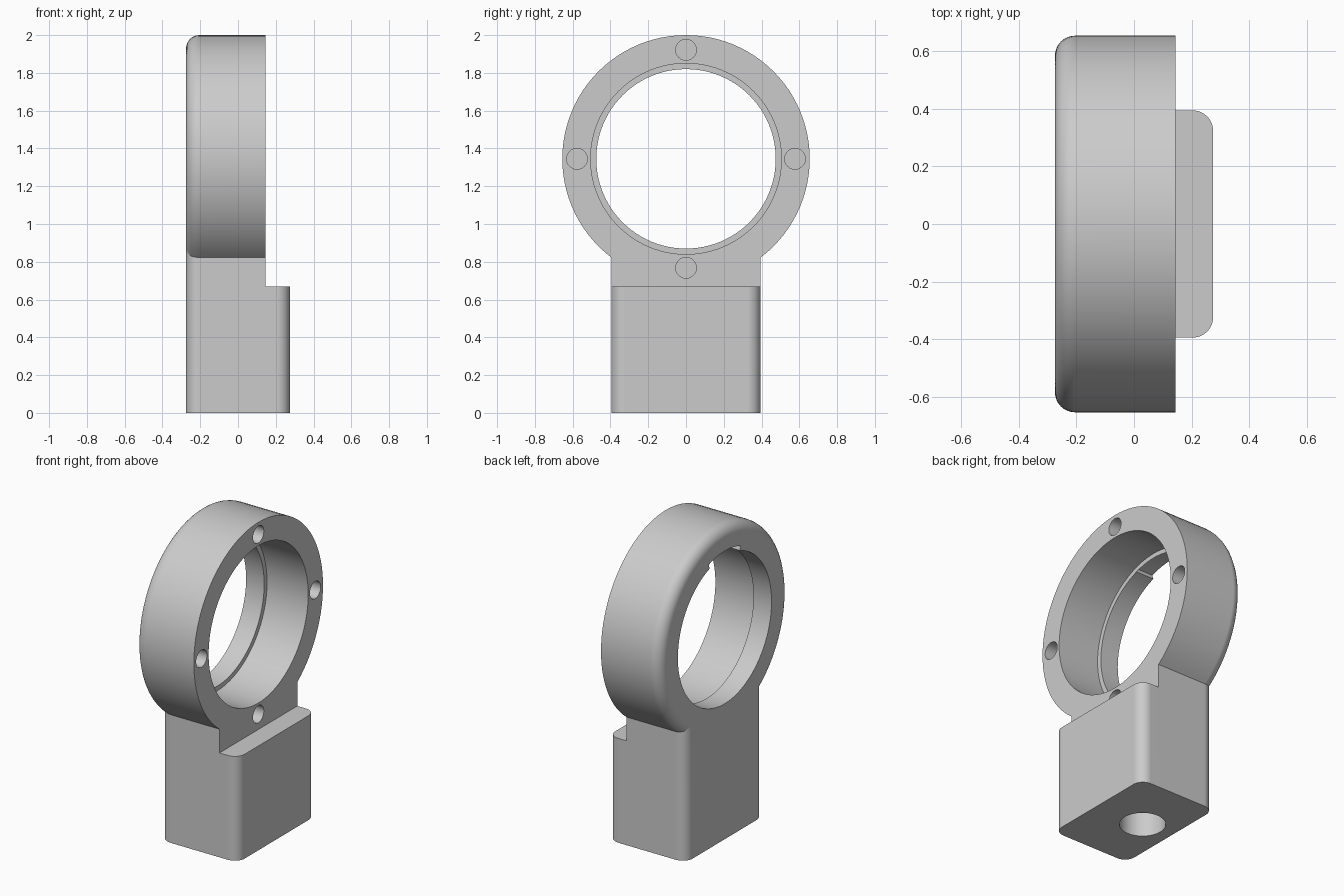
import bpy, bmesh
from math import sin, cos, pi, radians

if "Cube" in bpy.data.objects:
    bpy.data.objects.remove(bpy.data.objects["Cube"], do_unlink=True)

SEGS = 96
BACK, FACE = -0.275, 0.145        # ring end planes along x
AXIS_Z, RADIUS = 1.345, 0.655     # ring axis height and outer radius
BORE, LIP, LIP_X = 0.505, 0.475, -0.147
FILLET = 0.07
STEP_Z = 0.67

grey = bpy.data.materials.new("light_grey")
grey.use_nodes = True
grey.diffuse_color = (0.6, 0.6, 0.6, 1)
grey.node_tree.nodes["Principled BSDF"].inputs["Base Color"].default_value = grey.diffuse_color


def finish(name, bm):
    bmesh.ops.recalc_face_normals(bm, faces=bm.faces[:])
    mesh = bpy.data.meshes.new(name)
    bm.to_mesh(mesh)
    bm.free()
    mesh.materials.append(grey)
    obj = bpy.data.objects.new(name, mesh)
    bpy.context.collection.objects.link(obj)
    return obj


def lathe(name, profile, segs=SEGS, y=0, z=AXIS_Z):
    """Solid turned about an x-parallel axis from (x, radius) points."""
    bm = bmesh.new()
    rings = [[bm.verts.new((x, y + r * sin(2 * pi * i / segs), z + r * cos(2 * pi * i / segs)))
              for i in range(segs)] for x, r in profile]
    for a, b in zip(rings, rings[1:]):
        for i in range(segs):
            j = (i + 1) % segs
            bm.faces.new((a[i], a[j], b[j], b[i]))
    bm.faces.new(rings[0])
    bm.faces.new(rings[-1])
    return finish(name, bm)


def prism(name, outline, offset):
    """Straight extrusion of a closed 3D outline."""
    bm = bmesh.new()
    face = bm.faces.new([bm.verts.new(p) for p in outline])
    new = bmesh.ops.extrude_face_region(bm, geom=[face], use_keep_orig=True)["geom"]
    bmesh.ops.translate(bm, vec=offset, verts=[v for v in new if isinstance(v, bmesh.types.BMVert)])
    return finish(name, bm)


def apply(obj, mod):
    bpy.context.view_layer.objects.active = obj
    bpy.ops.object.modifier_apply(modifier=mod.name)


def combine(obj, other, operation):
    mod = obj.modifiers.new(operation, "BOOLEAN")
    mod.operation, mod.solver, mod.object = operation, "EXACT", other
    apply(obj, mod)
    bpy.data.objects.remove(other, do_unlink=True)


# Pedestal with rounded upright corners, stepped back to form the neck
HX, HY, NECK_TOP = 0.275, 0.395, 0.95
corners = []
for q, (sx, sy) in enumerate([(1, 1), (-1, 1), (-1, -1), (1, -1)]):
    for k in range(9):
        a = (q + k / 8) * pi / 2
        corners.append((sx * (HX - FILLET) + FILLET * cos(a), sy * (HY - FILLET) + FILLET * sin(a), 0))
body = prism("ring_bracket", corners, (0, 0, NECK_TOP))
step = prism("step_cutter", [(FACE, -1, STEP_Z), (1, -1, STEP_Z), (1, -1, 1.2), (FACE, -1, 1.2)], (0, 2, 0))
combine(body, step, "DIFFERENCE")

# Ring with a rounded back rim
rim = [(BACK + FILLET * (1 - sin(k * pi / 16)), RADIUS - FILLET * (1 - cos(k * pi / 16)))
       for k in range(8, -1, -1)]
combine(body, lathe("ring", rim + [(FACE, RADIUS)]), "UNION")

# Bore that leaves a thin retaining lip at the back
combine(body, lathe("lip_cutter", [(-0.5, LIP), (0.5, LIP)]), "DIFFERENCE")
combine(body, lathe("bore_cutter", [(LIP_X, BORE), (0.5, BORE)]), "DIFFERENCE")

# Gap in the lip at the top
arc = [i * 2 * pi / SEGS for i in range(-5, 6)]
sector = [(-0.5, r * sin(a), AXIS_Z + r * cos(a))
          for r, angles in ((BORE, arc), (0.4, arc[::-1])) for a in angles]
combine(body, prism("gap_cutter", sector, (0.5 + LIP_X, 0, 0)), "DIFFERENCE")

# Four blind screw holes in the front face of the ring
for k in range(4):
    a = k * pi / 2
    hole = lathe("screw_cutter", [(FACE - 0.25, 0.055), (FACE + 0.1, 0.055)], 32,
                 0.577 * sin(a), AXIS_Z + 0.577 * cos(a))
    combine(body, hole, "DIFFERENCE")

# Blind mounting hole under the pedestal
circle = [((BACK + FACE) / 2 + 0.135 * cos(i * pi / 24), 0.135 * sin(i * pi / 24), -0.1) for i in range(48)]
combine(body, prism("mount_cutter", circle, (0, 0, 0.55)), "DIFFERENCE")

# Smooth curved surfaces, crisp edges
bpy.ops.object.select_all(action="DESELECT")
body.select_set(True)
bpy.context.view_layer.objects.active = body
bpy.ops.object.shade_smooth_by_angle(angle=radians(30))
weighted = body.modifiers.new("flat_faces", "WEIGHTED_NORMAL")
weighted.keep_sharp = True
